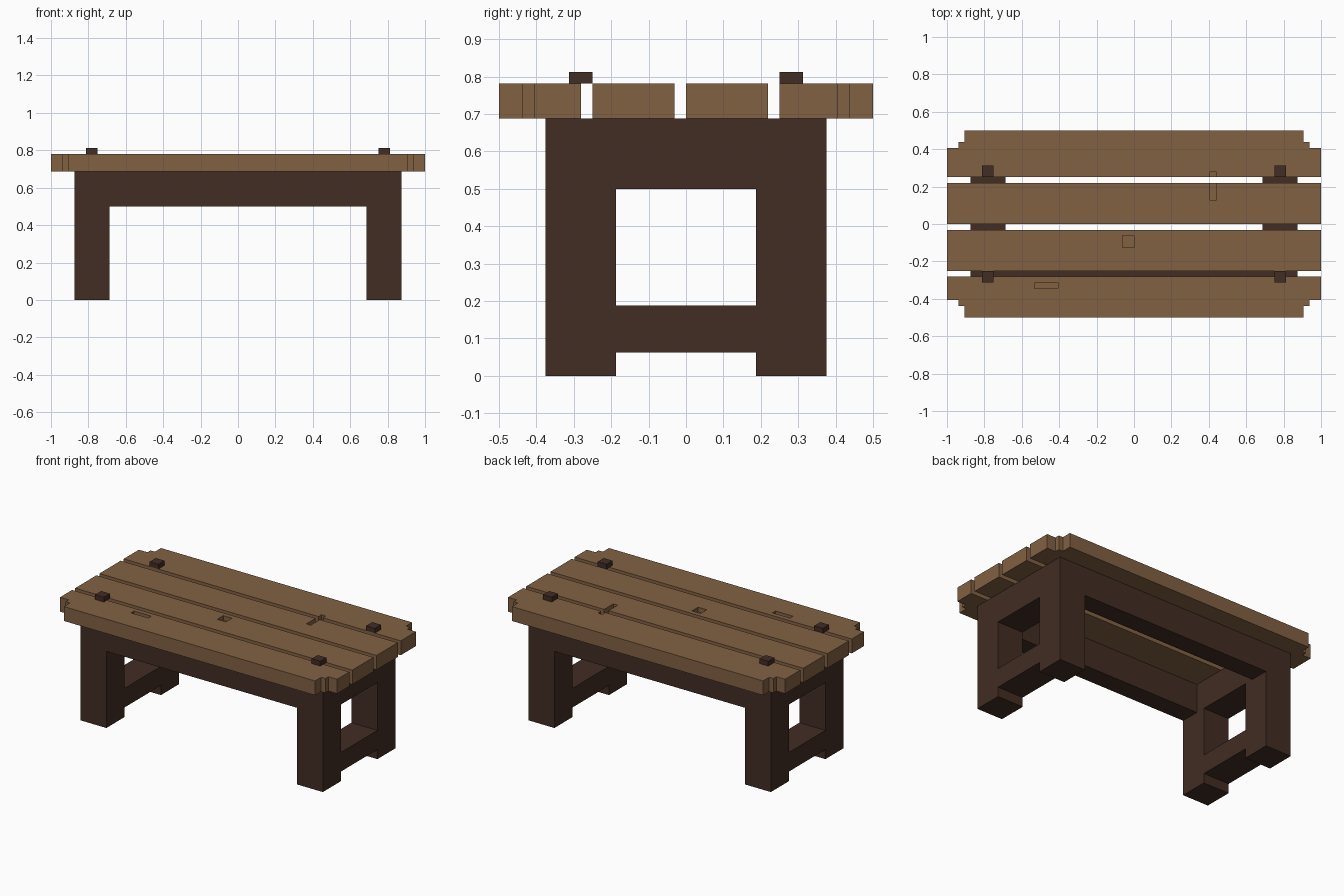
import bpy
import bmesh

U = 1 / 32  # the table sits on a grid of 1/32 steps

if "Cube" in bpy.data.objects:
    bpy.data.objects.remove(bpy.data.objects["Cube"], do_unlink=True)


def make_material(name, color):
    mat = bpy.data.materials.new(name)
    mat.use_nodes = True
    mat.diffuse_color = (*color, 1)
    bsdf = next(n for n in mat.node_tree.nodes if n.type == "BSDF_PRINCIPLED")
    bsdf.inputs["Base Color"].default_value = (*color, 1)
    return mat


wood = make_material("light wood", (0.223, 0.120, 0.056))
dark = make_material("dark wood", (0.054, 0.026, 0.017))


def prism(name, outline, z0, z1, mat):
    """Extrude an outline (grid steps, counter-clockwise) from z0 to z1."""
    bm = bmesh.new()
    face = bm.faces.new([bm.verts.new((x * U, y * U, z0 * U)) for x, y in outline])
    top = bmesh.ops.extrude_face_region(bm, geom=[face])["geom"]
    bmesh.ops.translate(bm, vec=(0, 0, (z1 - z0) * U),
                        verts=[v for v in top if isinstance(v, bmesh.types.BMVert)])
    bmesh.ops.recalc_face_normals(bm, faces=bm.faces)
    mesh = bpy.data.meshes.new(name)
    bm.to_mesh(mesh)
    bm.free()
    mesh.materials.append(mat)
    obj = bpy.data.objects.new(name, mesh)
    bpy.context.collection.objects.link(obj)
    return obj


def box(name, x0, x1, y0, y1, z0, z1, mat):
    return prism(name, [(x0, y0), (x1, y0), (x1, y1), (x0, y1)], z0, z1, mat)


def carve(obj, *bounds):
    """Cut a box-shaped hole out of obj, then drop the cutter."""
    cutter = box("cutter", *bounds, obj.data.materials[0])
    cutter.hide_render = True
    mod = obj.modifiers.new("cut", "BOOLEAN")
    mod.operation = "DIFFERENCE"
    mod.solver = "EXACT"
    mod.object = cutter
    bpy.context.view_layer.objects.active = obj
    bpy.ops.object.modifier_apply(modifier=mod.name)
    bpy.data.objects.remove(cutter, do_unlink=True)


# Base: one block carved into four legs, long rails, end rails and stretchers
base = box("table_base", -28, 28, -12, 12, 0, 22, dark)
carve(base, -22, 22, -8, 8, -4, 26)      # hollow between the rails
carve(base, -22, 22, -16, 16, -4, 16)    # opening under the long rails
carve(base, -32, 32, -6, 6, 6, 16)       # windows in the ends
carve(base, -32, 32, -6, 6, -4, 2)       # gaps under the stretchers


# Outer planks with stepped corners
def outer_outline(inner, sign):
    half = [(32, inner), (32, 13), (30, 13), (30, 14), (29, 14), (29, 16)]
    pts = half + [(-x, y) for x, y in reversed(half)]
    return [(x, y * sign) for x, y in pts][::sign]


front_plank = prism("front_plank", outer_outline(9, -1), 22, 25, wood)
back_plank = prism("back_plank", outer_outline(8, 1), 22, 25, wood)

# Straight middle planks
mid_front = box("middle_front_plank", -32, 32, -8, -1, 22, 25, wood)
mid_back = box("middle_back_plank", -32, 32, 0, 7, 22, 25, wood)

# Shallow nicks in the table top
carve(front_plank, -17, -13, -11, -10, 24, 27)
carve(mid_front, -2, 0, -4, -2, 24, 27)
for plank in (mid_back, back_plank):
    carve(plank, 13, 14, 4, 9, 24, 27)

# Pegs standing proud of the top
for side, x in (("left", 24), ("right", -26)):
    for end, y in (("front", -10), ("back", 8)):
        box(f"{end}_{side}_peg", x, x + 2, y, y + 2, 25, 26, dark)
